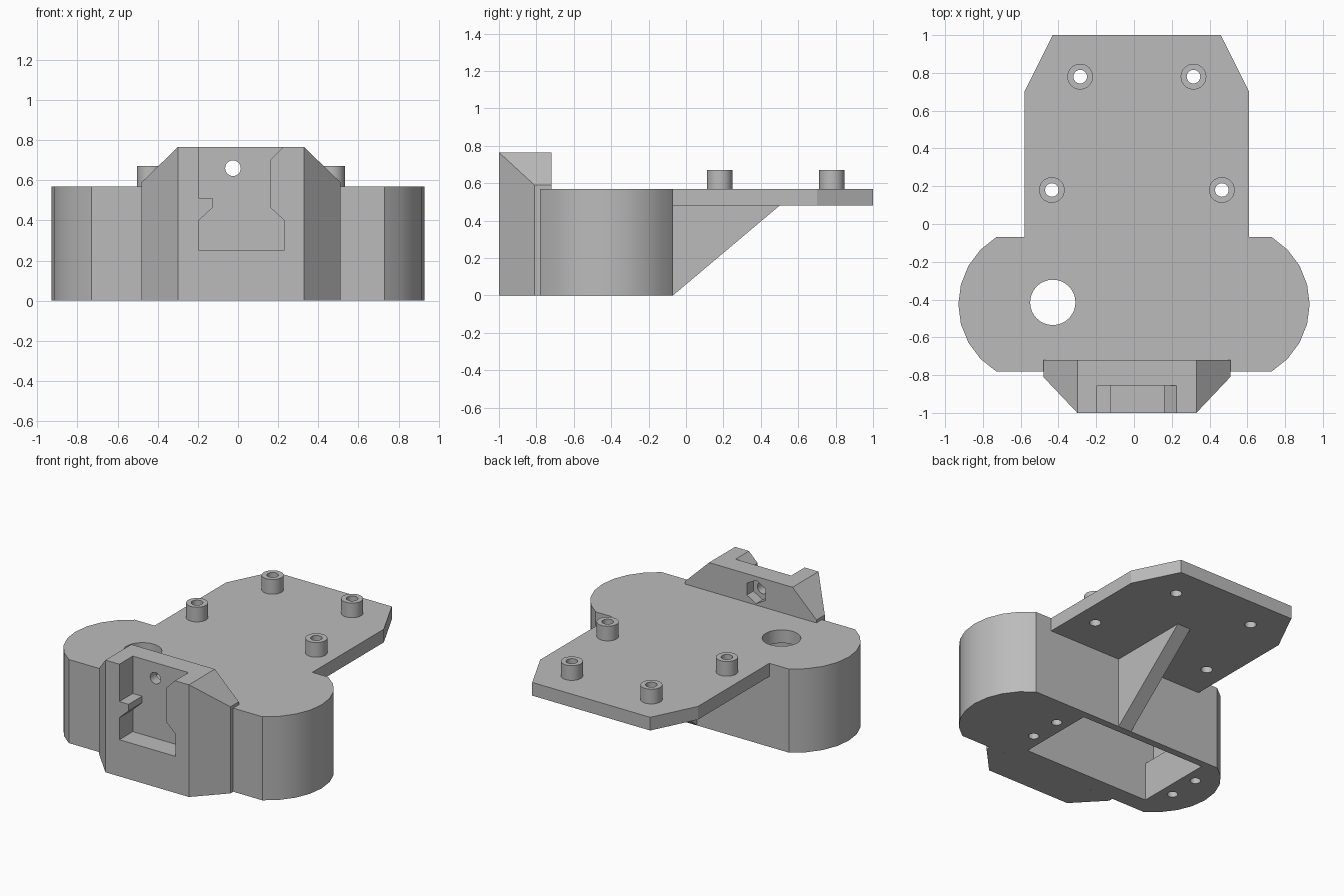
import bpy, bmesh
from math import sin, cos, tau, radians

if "Cube" in bpy.data.objects:
    bpy.data.objects.remove(bpy.data.objects["Cube"], do_unlink=True)

grey = bpy.data.materials.new("plain grey")
grey.use_nodes = True
COLOUR = (0.5, 0.5, 0.5, 1)
grey.diffuse_color = COLOUR
grey.node_tree.nodes["Principled BSDF"].inputs["Base Color"].default_value = COLOUR

PLACE = {"X": lambda u, v, t: (t, u, v),
         "Y": lambda u, v, t: (u, t, v),
         "Z": lambda u, v, t: (u, v, t)}


def prism(name, points, axis, start, end):
    """Extrude a flat outline along an axis."""
    bm = bmesh.new()
    rings = [[bm.verts.new(PLACE[axis](u, v, t)) for u, v in points] for t in (start, end)]
    bm.faces.new(rings[0])
    bm.faces.new(rings[1])
    n = len(points)
    for i in range(n):
        j = (i + 1) % n
        bm.faces.new((rings[0][i], rings[0][j], rings[1][j], rings[1][i]))
    bmesh.ops.recalc_face_normals(bm, faces=bm.faces)
    mesh = bpy.data.meshes.new(name)
    bm.to_mesh(mesh)
    bm.free()
    mesh.materials.append(grey)
    obj = bpy.data.objects.new(name, mesh)
    bpy.context.collection.objects.link(obj)
    return obj


def circle(u, v, r, sides=32, turn=0.0):
    return [(u + r * cos(turn + tau * i / sides), v + r * sin(turn + tau * i / sides))
            for i in range(sides)]


def box(u0, u1, v0, v1):
    return [(u0, v0), (u1, v0), (u1, v1), (u0, v1)]


def combine(obj, cutters, operation="DIFFERENCE"):
    """Apply each cutter to the part, then remove the cutter."""
    bpy.context.view_layer.objects.active = obj
    for cutter in cutters:
        mod = obj.modifiers.new("cut", "BOOLEAN")
        mod.operation, mod.solver, mod.object = operation, "EXACT", cutter
        bpy.ops.object.modifier_apply(modifier=mod.name)
        bpy.data.objects.remove(cutter, do_unlink=True)


# Body with a rounded lobe at each end
MID_Y, TOP, PLATE_Z = -0.425, 0.57, 0.48
lobe = [(0.515 + 0.415 * cos(radians(a)), MID_Y + 0.415 * sin(radians(a)))
        for a in [14.7 * i for i in range(-4, 5)]]
outline = lobe + [(-x, y) for x, y in reversed(lobe)]
body = prism("body", outline, "Z", 0, TOP)

# Underside pocket, cable notch, shaft hole and screw holes
cuts = [prism("pocket", box(-0.645, 0.305, -0.66, -0.12), "Z", -0.1, PLATE_Z),
        prism("notch", box(-0.71, -0.6, -0.659, -0.44), "Z", 0.26, PLATE_Z - 0.001),
        prism("shaft_hole", circle(-0.43, -0.415, 0.12), "Z", 0.3, 0.7)]
for x in (-0.73, 0.39):
    for y in (-0.5, -0.28):
        cuts.append(prism("screw_hole", circle(x, y, 0.033, 20), "Z", -0.1, 0.3))
combine(body, cuts)

# Rear plate with chamfered corners
plate = prism("rear_plate", [(-0.58, -0.08), (0.61, -0.08), (0.61, 0.7), (0.46, 1),
                             (-0.43, 1), (-0.58, 0.7)], "Z", PLATE_Z, TOP)
posts = [(-0.285, 0.78), (0.315, 0.78), (-0.435, 0.18), (0.465, 0.18)]
combine(plate, [prism("bore", circle(x, y, 0.036, 24), "Z", 0.3, 0.8) for x, y in posts])

# Hollow standoffs on the plate
parts = [body, plate]
for i, (x, y) in enumerate(posts):
    post = prism(f"standoff_{i + 1}", circle(x, y, 0.068), "Z", TOP, 0.67)
    combine(post, [prism("bore", circle(x, y, 0.036, 24), "Z", 0.3, 0.8)])
    parts.append(post)

# Triangular rib below the plate
parts.append(prism("support_rib", [(-0.08, 0), (-0.07, 0), (0.5, PLATE_Z), (-0.08, PLATE_Z)],
                   "X", -0.035, 0.065))

# Front mount: chamfered in plan and in elevation
mount = prism("front_mount", [(-0.3, -1), (0.33, -1), (0.51, -0.81), (0.51, -0.72),
                              (-0.48, -0.72), (-0.48, -0.81)], "Z", -0.1, 0.9)
combine(mount, [prism("elevation", [(-0.58, 0), (0.61, 0), (0.61, 0.493), (0.33, 0.765),
                                    (-0.3, 0.765), (-0.58, 0.493)], "Y", -1.2, -0.5)],
        "INTERSECT")

# Sliding slot, bolt hole, nut recess and the seat against the body
slot = [(-0.195, 0.9), (-0.195, 0.51), (-0.125, 0.51), (-0.125, 0.465), (-0.195, 0.4),
        (-0.195, 0.25), (0.23, 0.25), (0.23, 0.4), (0.16, 0.465), (0.16, 0.7),
        (0.225, 0.765), (0.225, 0.9)]
combine(mount, [
    prism("slot", slot, "Y", -1.2, -0.855),
    prism("bolt_hole", circle(-0.025, 0.66, 0.039, 24), "Y", -1.1, -0.6),
    prism("nut_recess", circle(-0.025, 0.66, 0.08, 6, tau / 4), "Y", -0.79, -0.6),
    prism("seat", box(-0.78, -0.5, -0.1, TOP), "X", -0.9, 0.9)])
parts.append(mount)

# Smooth the round walls, keep the edges sharp
bpy.ops.object.select_all(action="DESELECT")
for obj in parts:
    obj.select_set(True)
bpy.context.view_layer.objects.active = body
bpy.ops.object.shade_smooth_by_angle(angle=radians(25))
